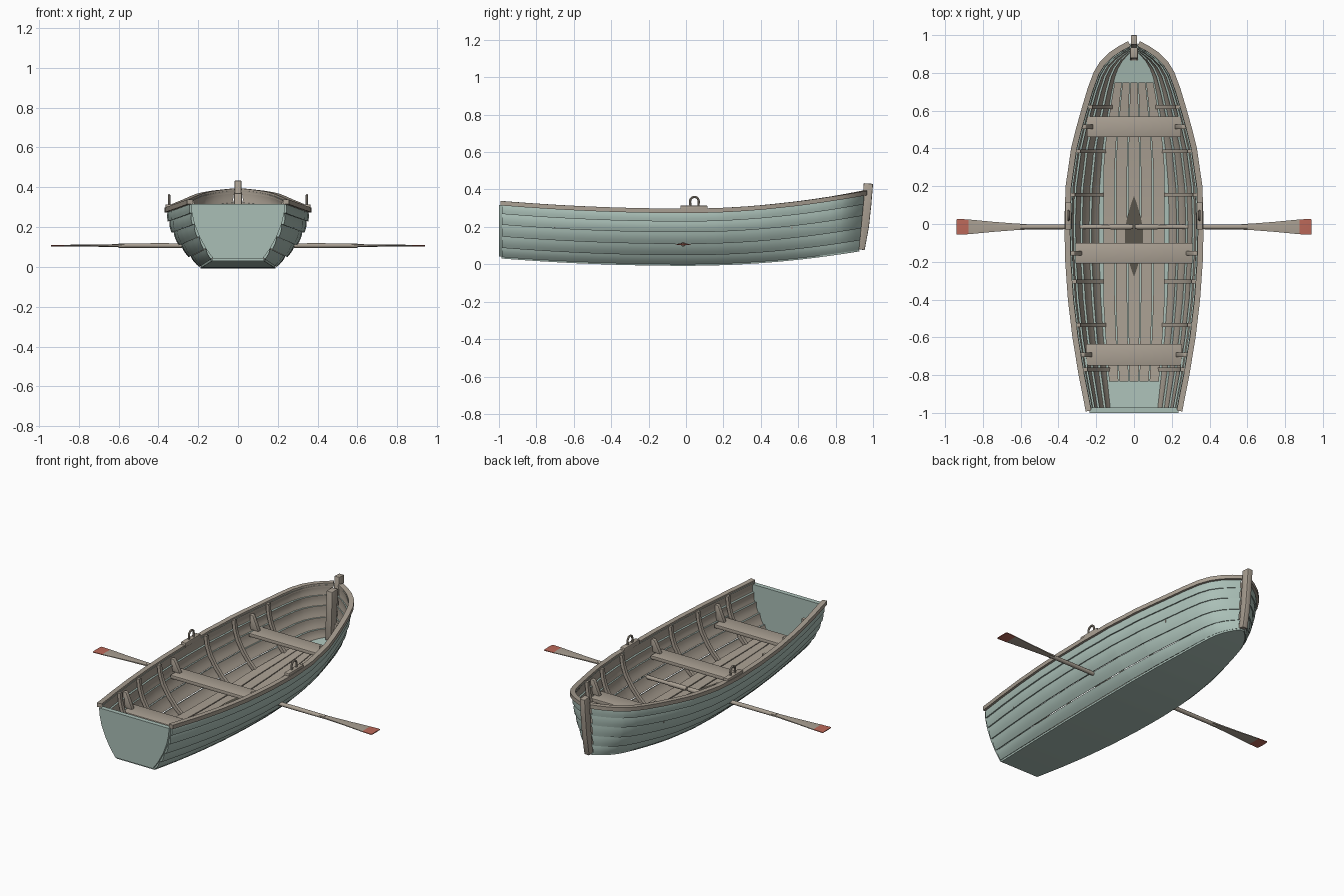
import bpy, math
from mathutils import Vector as V

if "Cube" in bpy.data.objects:
    bpy.data.objects.remove(bpy.data.objects["Cube"])


def mat(name, c):
    m = bpy.data.materials.new(name)
    m.diffuse_color = (*c, 1)
    m.use_nodes = True
    m.node_tree.nodes["Principled BSDF"].inputs["Base Color"].default_value = m.diffuse_color
    return m


GREEN = mat("green_paint", (.40, .52, .47))
WOOD = mat("weathered_wood", (.40, .35, .29))
RED = mat("red_paint", (.5, .14, .10))
DARK = mat("dark_wood", (.10, .09, .07))

# Hull lines: half-breadth stations, cross-section levels, sheer and keel curves
HALF = [(-.985, .237), (-.8, .274), (-.6, .307), (-.4, .331), (-.2, .345), (0, .35), (.2, .343),
        (.4, .314), (.5, .289), (.6, .259), (.7, .227), (.78, .195), (.83, .162), (.87, .118),
        (.9, .07), (.925, .02)]
LEVEL = [(0, .53), (.17, .68), (.38, .82), (.6, .925), (.8, .98), (1, 1)]


def lerp(tab, q):
    for (a, u), (b, v) in zip(tab, tab[1:]):
        if q <= b:
            return u + (v - u) * (q - a) / (b - a)
    return tab[-1][1]


def sheer(y):
    return .29 + (.042 if y < 0 else .112) * y * y


def keel(y):
    return .004 + (.04 if y < 0 else .09) * y * y


def hull(y, t):
    return V((lerp(HALF, y) * lerp(LEVEL, t), y + max(0, y - .5) * .07 * t,
              keel(y) + (sheer(y) - keel(y)) * t))


def make(name, verts, faces, mats=(WOOD,), solid=0, mirror=False, bevel=0, off=-1):
    me = bpy.data.meshes.new(name)
    me.from_pydata([tuple(v) for v in verts], [], faces)
    ob = bpy.data.objects.new(name, me)
    bpy.context.collection.objects.link(ob)
    for m in mats:
        me.materials.append(m)
    if solid:
        s = ob.modifiers.new("solid", 'SOLIDIFY')
        s.thickness, s.offset = solid, off
        s.material_offset = len(mats) - 1
    if bevel:
        b = ob.modifiers.new("bevel", 'BEVEL')
        b.width, b.segments = bevel, 2
    if mirror:
        ob.modifiers.new("mirror", 'MIRROR').use_mirror_merge = False
    bpy.ops.object.select_all(action='DESELECT')
    ob.select_set(True)
    bpy.context.view_layer.objects.active = ob
    bpy.ops.object.convert(target='MESH')
    bpy.ops.object.shade_smooth_by_angle(angle=math.radians(35))
    return ob


def grid_faces(nj, nk):
    return [(j*nk+k, (j+1)*nk+k, (j+1)*nk+k+1, j*nk+k+1) for j in range(nj-1) for k in range(nk-1)]


def loft(name, rings, **kw):
    n, verts = len(rings[0]), [p for r in rings for p in r]
    faces = [(j*n+k, j*n+(k+1) % n, (j+1)*n+(k+1) % n, (j+1)*n+k)
             for j in range(len(rings)-1) for k in range(n)]
    faces += [tuple(range(n))[::-1], tuple(range(len(verts)-n, len(verts)))]
    ob = make(name, verts, faces, **kw)
    import bmesh
    bm = bmesh.new()
    bm.from_mesh(ob.data)
    bmesh.ops.recalc_face_normals(bm, faces=bm.faces)
    bm.to_mesh(ob.data)
    bm.free()
    return ob


def rail(name, pts, w, h, up, **kw):
    # rectangular bar swept along a path
    rings = []
    for i, p in enumerate(pts):
        t = (pts[min(i+1, len(pts)-1)] - pts[max(i-1, 0)]).normalized()
        s = t.cross(up).normalized() * w / 2
        u = up * h / 2
        rings.append([p-s-u, p+s-u, p+s+u, p-s+u])
    return loft(name, rings, **kw)


def box(name, x0, x1, y0, y1, z0, z1, **kw):
    r = [[V((x, y0, z0)), V((x, y1, z0)), V((x, y1, z1)), V((x, y0, z1))] for x in (x0, x1)]
    return loft(name, r, **kw)


def prism(name, yz, hw, **kw):
    return loft(name, [[V((x, y, z)) for y, z in yz] for x in (-hw, hw)], **kw)


YS = sorted(set([round(-.985 + .06*i, 3) for i in range(31)] + [y for y, _ in HALF]))

# Overlapping side planks, green outside and wood inside
for i in range(5):
    t0, t1 = LEVEL[i][0], LEVEL[i+1][0]
    verts = []
    for y in YS:
        for k in range(5):
            q = k / 4
            p = hull(y, t0 + (t1 - t0) * q)
            o = .010 * (1 - q) + .005 * math.sin(math.pi * q)
            verts.append(p + V((o, 0, -.4 * .010 * (1 - q))))
    make(f"side_plank_{i+1}", verts, grid_faces(len(YS), 5), mats=(GREEN, WOOD), solid=.014, mirror=True)

# Flat bottom
verts = [V((s * (hull(y, 0).x + .004), y, keel(y))) for y in YS for s in (1, 0, -1)]
make("bottom", verts, grid_faces(len(YS), 3), mats=(GREEN,), solid=.012)

# Transom
half = [V((hull(-.985, t).x, 0, hull(-.985, t).z)) for t in (0, .17, .38, .6, .8, .95)]
outline = half + [V((-p.x, 0, p.z)) for p in reversed(half)]
loft("transom", [[p + V((0, y, 0)) for p in outline] for y in (-1, -.972)], mats=(GREEN,))

# Gunwales
pts = [hull(y, 1) + V((.004, 0, -.004)) for y in YS]
pts[0].y = -.99
rail("gunwale", pts, .03, .024, V((0, 0, 1)), mirror=True)

# Stem post and inner stem
prism("stem_post", [(.918, .082), (.955, .075), (.978, .2), (.99, .31), (1, .43), (.95, .434),
                    (.944, .34), (.932, .2)], .017, bevel=.004)
prism("inner_stem", [(.865, .075), (.915, .08), (.935, .37), (.878, .37)], .02, bevel=.004)

# Ribs
for i, y in enumerate((.62, .385, .155, -.305, -.535, -.77)):
    pts = [hull(y, t/12) + V((-.022, 0, .012 * (1 - t/12))) for t in range(13)]
    for p in pts:
        p.y = y
    rail(f"rib_{i+1}", pts, .02, .02, V((0, 1, 0)), mirror=True)

# Floorboards following the bottom
N = 25
for i in range(5):
    x = (i - 2) * .066
    rings = []
    for j in range(N):
        y = -.835 + 1.585 * j / (N - 1)
        f = min(1, lerp(HALF, y) / .33)
        a, b, z = (x - .03) * f, (x + .03) * f, keel(y) + .016
        rings.append([V((a, y, z)), V((b, y, z)), V((b, y, z+.014)), V((a, y, z+.014))])
    loft(f"floorboard_{i+1}", rings)

# Dark lens-shaped patch amidships on the floor
lens = [(.048 * math.sin(math.pi * j / 12), -.28 + .43 * j / 12) for j in range(13)]
lens += [(-x, y) for x, y in reversed(lens[1:-1])]
loft("floor_patch", [[V((x, y, keel(y) + z)) for x, y in lens] for z in (.028, .033)], mats=(DARK,))

# Seats with end knees up to the gunwale
for n, y0, y1, w in (("front", -.75, -.635, .255), ("middle", -.21, -.1, .31), ("back", .46, .57, .25)):
    z, ym = .195, (y0 + y1) / 2
    if n == "back":
        z = .21
    box(n + "_seat", -w, w, y0, y1, z - .022, z, bevel=.004)
    xs, zs = hull(ym, 1).x, sheer(ym)
    rings = [[V((x, y, zz)) for x, zz in ((w - .035, z), (xs - .01, z), (xs - .01, zs - .02), (xs - .03, zs - .02))]
             for y in (ym - .012, ym + .012)]
    loft(n + "_seat_knee", rings, mirror=True, bevel=.003)

# Oarlock pads and rings
box("oarlock_pad", .332, .364, -.03, .115, .285, .314, mirror=True, bevel=.004)
path = [V((.346, .045 - .021, .31)), V((.346, .045 - .023, .33))]
path += [V((.346, .045 - .023 * math.cos(math.pi*k/10), .337 + .023 * math.sin(math.pi*k/10))) for k in range(11)]
path += [V((.346, .045 + .023, .33)), V((.346, .045 + .021, .31))]
rings = []
for i, p in enumerate(path):
    t = (path[min(i+1, len(path)-1)] - path[max(i-1, 0)]).normalized()
    s = t.cross(V((1, 0, 0)))
    rings.append([p + .006 * (math.cos(a) * s + math.sin(a) * V((1, 0, 0)))
                  for a in [math.tau * k / 8 for k in range(8)]])
loft("oarlock_ring", rings, mirror=True)


# Oars: elliptical sections (x, half-width in y, half-thickness in z)
def oar_part(name, secs, m):
    loft(name, [[V((x, -.015 + a * math.cos(math.tau*k/12), .107 + b * math.sin(math.tau*k/12)))
                 for k in range(12)] for x, a, b in secs], mats=(m,), mirror=True)


oar_part("oar_shaft", [(.005, .012, .012), (.03, .014, .014), (.12, .014, .014), (.13, .011, .011),
                       (.4, .013, .012), (.6, .013, .011)], WOOD)


def blade(name, secs, m):
    loft(name, [[V((x, -.015 + s * a, .107 + u * b)) for s, u in
                 ((-1, -.5), (0, -1), (1, -.5), (1, .5), (0, 1), (-1, .5))] for x, a, b in secs],
         mats=(m,), mirror=True)


blade("oar_blade", [(.57, .015, .009), (.62, .017, .007), (.75, .027, .005), (.875, .039, .004)], WOOD)
blade("oar_tip", [(.875, .039, .004), (.935, .042, .004), (.94, .038, .003)], RED)
